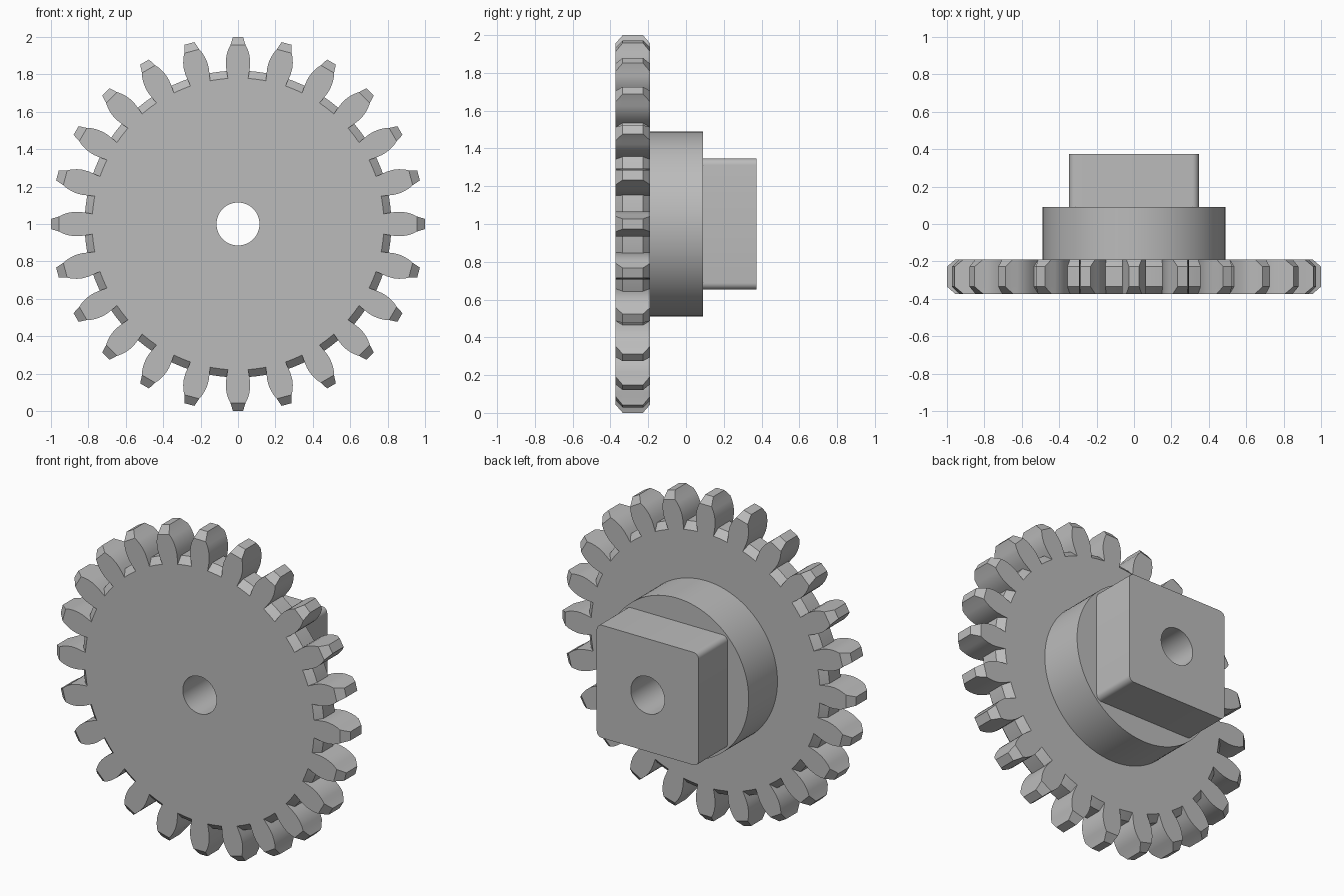
import bpy
import bmesh
from math import sin, cos, asin, pi, radians

cube = bpy.data.objects.get("Cube")
if cube:
    bpy.data.objects.remove(cube, do_unlink=True)

TEETH = 24
BORE = 0.115
AXIS_Z = 1.0

steel = bpy.data.materials.new("plain grey")
steel.use_nodes = True
grey = (0.5, 0.5, 0.5, 1)
steel.diffuse_color = grey
steel.node_tree.nodes["Principled BSDF"].inputs["Base Color"].default_value = grey


def circle(radius, count):
    return [(radius * sin(2 * pi * i / count), radius * cos(2 * pi * i / count))
            for i in range(count)]


def rounded_square(half, radius, steps=6):
    points = []
    for corner in range(4):
        middle = pi / 4 + corner * pi / 2
        cx = (half - radius) * (1 if sin(middle) > 0 else -1)
        cz = (half - radius) * (1 if cos(middle) > 0 else -1)
        for i in range(steps + 1):
            a = corner * pi / 2 + i / steps * pi / 2
            points.append((cx + radius * sin(a), cz + radius * cos(a)))
    return points


def gear_outline(root, tip):
    """Toothed outline whose radii are held between root and tip."""
    flank = [(0.78, 0.054), (0.82, 0.061), (0.85, 0.065), (0.88, 0.065),
             (0.91, 0.060), (0.935, 0.052), (0.957, 0.041), (1.0, 0.027)]
    flank = [min(max(p, flank_at(flank, root)), flank_at(flank, tip)) for p in flank]
    half = [(r, asin(w / r)) for r, w in flank]
    pitch = 2 * pi / TEETH
    points = []
    for t in range(TEETH):
        polar = [(r, -a) for r, a in half] + [(r, a) for r, a in reversed(half)]
        start = half[0][1]
        gap = pitch - 2 * start
        polar += [(root, start + gap * k / 5) for k in range(1, 5)]
        points += [(r * sin(t * pitch + a), r * cos(t * pitch + a)) for r, a in polar]
    return points


def flank_at(flank, radius):
    return min(flank, key=lambda p: abs(p[0] - radius))


def bored_solid(name, sections):
    """Skin matching outlines along y and pierce them with the round bore."""
    bm = bmesh.new()

    def ring(y, points):
        return [bm.verts.new((x, y, AXIS_Z + z)) for x, z in points]

    def skin(a, b):
        n = len(a)
        for i in range(n):
            j = (i + 1) % n
            bm.faces.new((a[i], a[j], b[j], b[i]))

    rings = [ring(y, points) for y, points in sections]
    for a, b in zip(rings, rings[1:]):
        skin(a, b)
    ends = (sections[0][0], sections[-1][0])
    skin(*[ring(y, circle(BORE, 48)) for y in ends])
    bmesh.ops.remove_doubles(bm, verts=bm.verts, dist=1e-5)
    # flat end caps around the bore
    for y in ends:
        rim = [e for e in bm.edges if e.is_boundary
               and all(abs(v.co.y - y) < 1e-5 for v in e.verts)]
        bmesh.ops.triangle_fill(bm, edges=rim, use_beauty=True)
    bmesh.ops.recalc_face_normals(bm, faces=bm.faces)
    mesh = bpy.data.meshes.new(name)
    bm.to_mesh(mesh)
    bm.free()
    mesh.materials.append(steel)
    obj = bpy.data.objects.new(name, mesh)
    bpy.context.collection.objects.link(obj)
    bpy.ops.object.select_all(action='DESELECT')
    obj.select_set(True)
    bpy.context.view_layer.objects.active = obj
    bpy.ops.object.shade_smooth_by_angle(angle=radians(22))


# Toothed wheel, chamfered at both faces
FRONT, WHEEL_BACK, HUB_BACK, BACK = -0.373, -0.19, 0.09, 0.373
CHAMFER = 0.038
face = gear_outline(0.78, 0.957)
middle = gear_outline(0.82, 1.0)
bored_solid("gear_wheel", [(FRONT, face), (FRONT + CHAMFER, middle),
                           (WHEEL_BACK - CHAMFER, middle), (WHEEL_BACK, face)])

# Round hub and square drive block behind it
hub = circle(0.49, 96)
bored_solid("round_hub", [(WHEEL_BACK, hub), (HUB_BACK, hub)])
block = rounded_square(0.347, 0.035)
bored_solid("square_block", [(HUB_BACK, block), (BACK, block)])
